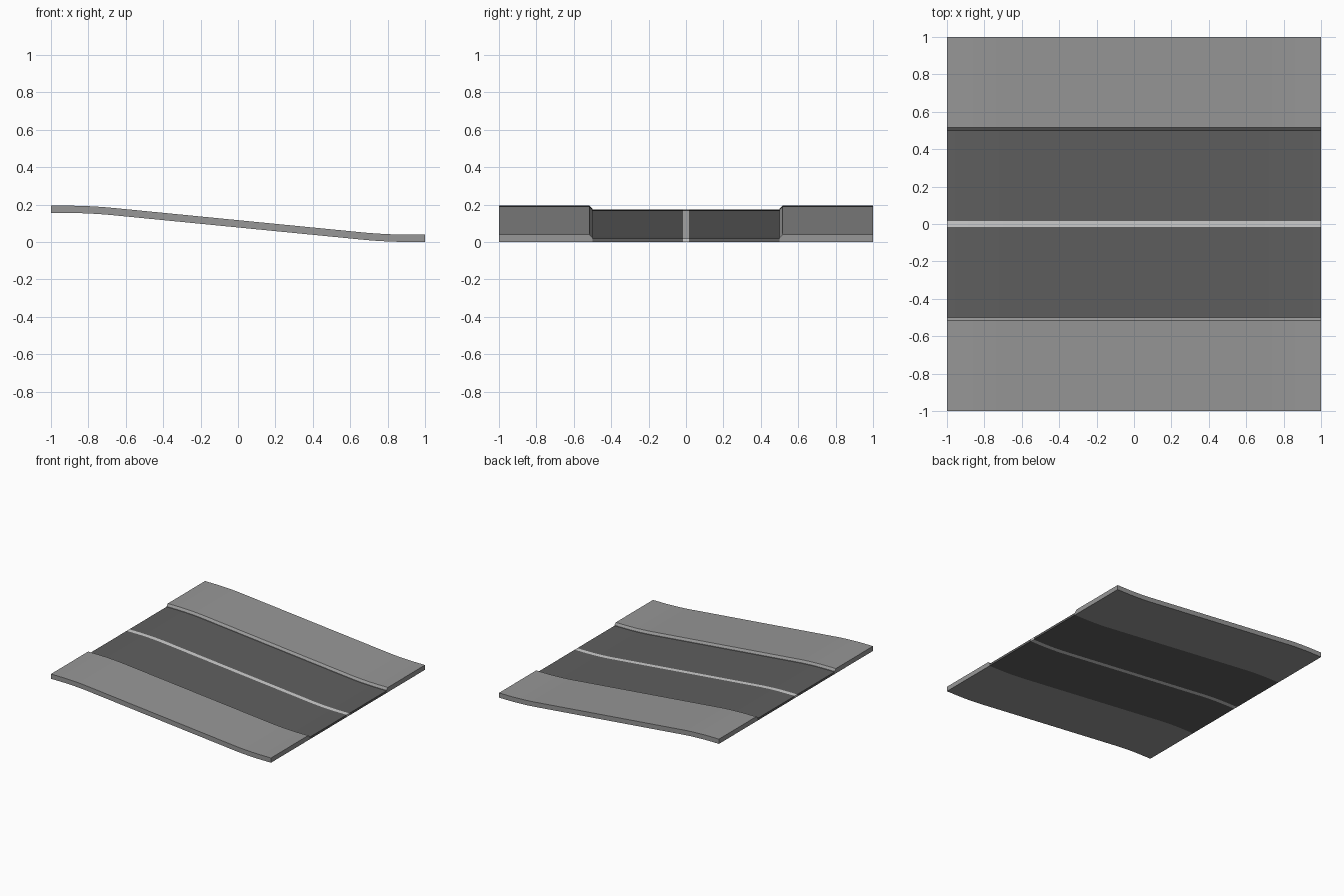
import bpy, bmesh

if "Cube" in bpy.data.objects:
    bpy.data.objects.remove(bpy.data.objects["Cube"])

DROP = 0.155      # height difference between the two ends
CORNER = 0.79     # where the flat ends would meet the straight slope
BEND = 0.13       # half length of each rounded bend


def material(name, v):
    m = bpy.data.materials.new(name)
    m.diffuse_color = (v, v, v, 1)
    m.use_nodes = True
    m.node_tree.nodes["Principled BSDF"].inputs["Base Color"].default_value = m.diffuse_color
    return m


concrete = material("pavement_grey", 0.31)
asphalt = material("asphalt_dark_grey", 0.115)
paint = material("line_light_grey", 0.62)


def height(x):
    # flat end, parabolic bend, straight slope; point symmetric about x = 0
    slope = DROP / (2 * CORNER)
    a = abs(x)
    start, end = CORNER - BEND, CORNER + BEND
    if a <= start:
        d = slope * a
    elif a >= end:
        d = DROP / 2
    else:
        d = DROP / 2 - slope * (end - a) ** 2 / (4 * BEND)
    return DROP / 2 - d if x > 0 else DROP / 2 + d


bend_xs = [CORNER - BEND + 2 * BEND * i / 6 for i in range(7)]
stations = [-1] + [-x for x in reversed(bend_xs)] + bend_xs + [1]


def sweep(name, section, mat):
    # section is a loop of (y, z) points carried along the slope
    bm = bmesh.new()
    rings = [[bm.verts.new((x, y, z + height(x))) for y, z in section] for x in stations]
    n = len(section)
    for a, b in zip(rings, rings[1:]):
        for i in range(n):
            j = (i + 1) % n
            bm.faces.new((a[i], a[j], b[j], b[i]))
    bm.faces.new(rings[0])
    bm.faces.new(rings[-1])
    bmesh.ops.recalc_face_normals(bm, faces=bm.faces[:])
    me = bpy.data.meshes.new(name)
    bm.to_mesh(me)
    bm.free()
    me.materials.append(mat)
    ob = bpy.data.objects.new(name, me)
    bpy.context.collection.objects.link(ob)
    bpy.ops.object.select_all(action='DESELECT')
    ob.select_set(True)
    bpy.context.view_layer.objects.active = ob
    bpy.ops.object.shade_smooth_by_angle(angle=0.35)


ROAD = 0.018
for side, label in ((1, "back"), (-1, "front")):
    # pavement with chamfered kerb
    sweep("pavement_" + label,
          [(side * y, z) for y, z in ((1, 0), (1, 0.039), (0.517, 0.039), (0.5, 0.022), (0.5, 0))],
          concrete)
    # traffic lane
    sweep("lane_" + label,
          [(side * y, z) for y, z in ((0.5, 0), (0.5, ROAD), (0.017, ROAD), (0.017, 0))],
          asphalt)

# centre line through the full road thickness
sweep("centre_line", [(0.017, 0), (0.017, ROAD), (-0.017, ROAD), (-0.017, 0)], paint)
